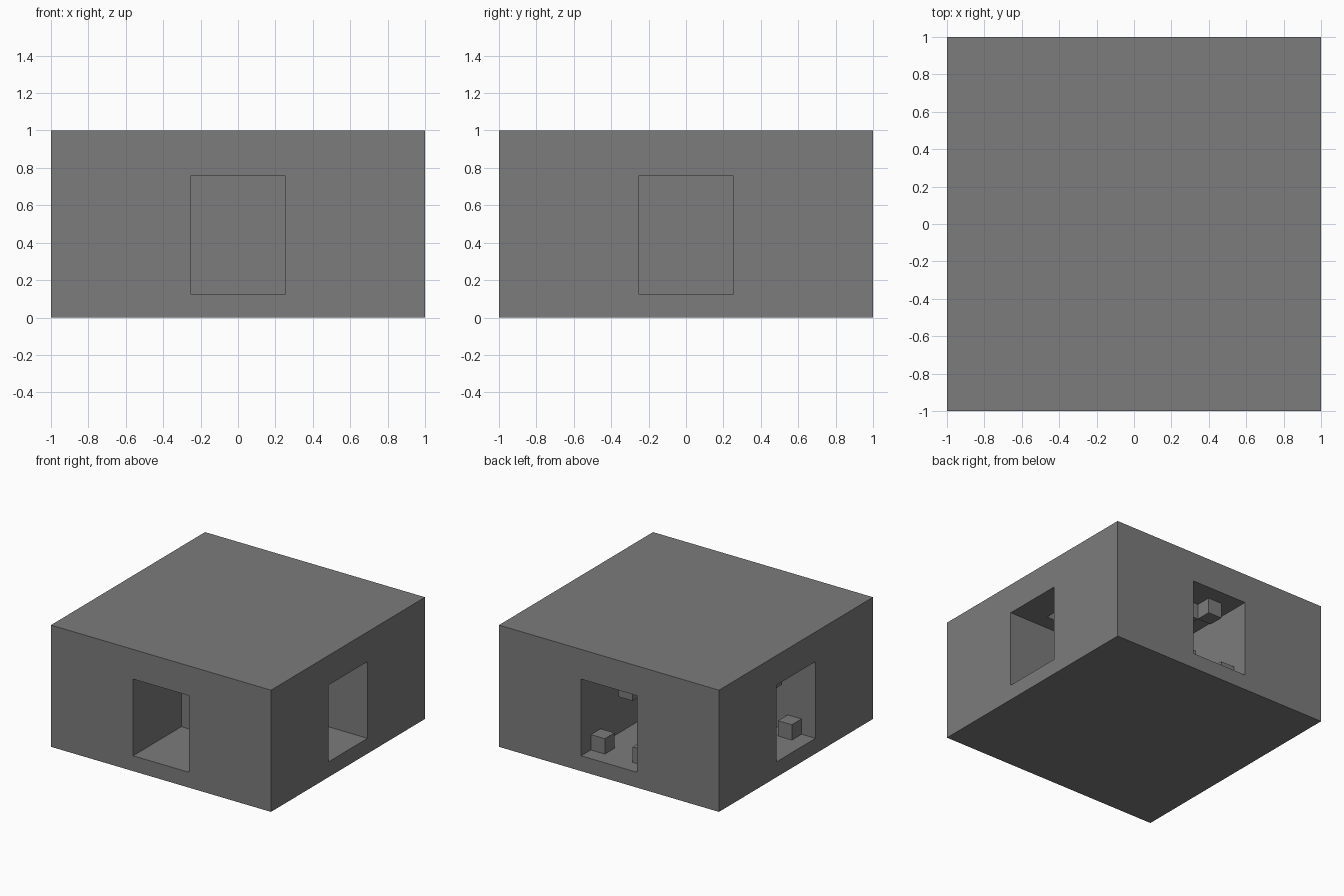
import bpy
from mathutils import Vector

if "Cube" in bpy.data.objects:
    bpy.data.objects.remove(bpy.data.objects["Cube"])

GREY = (0.2, 0.2, 0.2, 1.0)
grey = bpy.data.materials.new("stone_grey")
grey.use_nodes = True
grey.diffuse_color = GREY
grey.node_tree.nodes["Principled BSDF"].inputs["Base Color"].default_value = GREY

U = 0.126  # small block size

# Outward normal and across direction of each wall
WALLS = {
    "front": (Vector((0, -1, 0)), Vector((1, 0, 0))),
    "right": (Vector((1, 0, 0)), Vector((0, 1, 0))),
    "back": (Vector((0, 1, 0)), Vector((-1, 0, 0))),
    "left": (Vector((-1, 0, 0)), Vector((0, -1, 0))),
}


def box(name, lo, hi):
    """Axis-aligned box between two corners."""
    lo, hi = Vector(lo), Vector(hi)
    bpy.ops.mesh.primitive_cube_add(size=1, location=(lo + hi) / 2)
    ob = bpy.context.object
    ob.name = name
    ob.scale = [abs(v) for v in hi - lo]
    bpy.ops.object.transform_apply(location=False, rotation=False, scale=True)
    ob.data.materials.append(grey)
    return ob


def wall_box(name, wall, across, depth, height):
    """Box given by ranges across a wall, inward from it, and in height."""
    out, side = WALLS[wall]
    corners = [out * (1 - depth[i]) + side * across[i] + Vector((0, 0, height[i]))
               for i in (0, 1)]
    return box(name, *corners)


def units(start):
    return (start * U, (start + 1) * U)


def cut(target, cutter):
    cutter.hide_render = True
    mod = target.modifiers.new("cut", "BOOLEAN")
    mod.operation = "DIFFERENCE"
    mod.solver = "EXACT"
    mod.object = cutter
    bpy.context.view_layer.objects.active = target
    bpy.ops.object.modifier_apply(modifier=mod.name)
    bpy.data.objects.remove(cutter)


# Main block with a closed niche in every wall
body = box("main_block", (-1, -1, 0), (1, 1, 1))
for wall, depth in (("front", 0.626), ("right", 0.626), ("back", 0.74), ("left", 0.74)):
    cut(body, wall_box(wall + "_niche", wall, (-0.253, 0.253), (-0.1, depth), (U, 6 * U)))

# Small sockets in the ceilings of the front and right niches
for wall, start in (("right", -1), ("front", 0)):
    cut(body, wall_box(wall + "_socket", wall, units(start), units(2), (5.5 * U, 7 * U)))

# Small cubes on the floor and ceiling of the back and left niches, mirrored
CUBES = (("floor_cube_a", -2, 1, 1), ("floor_cube_b", 1, 1, 1),
         ("ceiling_cube_a", 0, 1, 5), ("ceiling_cube_b", -1, 2, 5))
for wall in ("back", "left"):
    for name, across, depth, height in CUBES:
        if wall == "left":
            across = -across - 1
        wall_box(wall + "_" + name, wall, units(across), units(depth), units(height))
